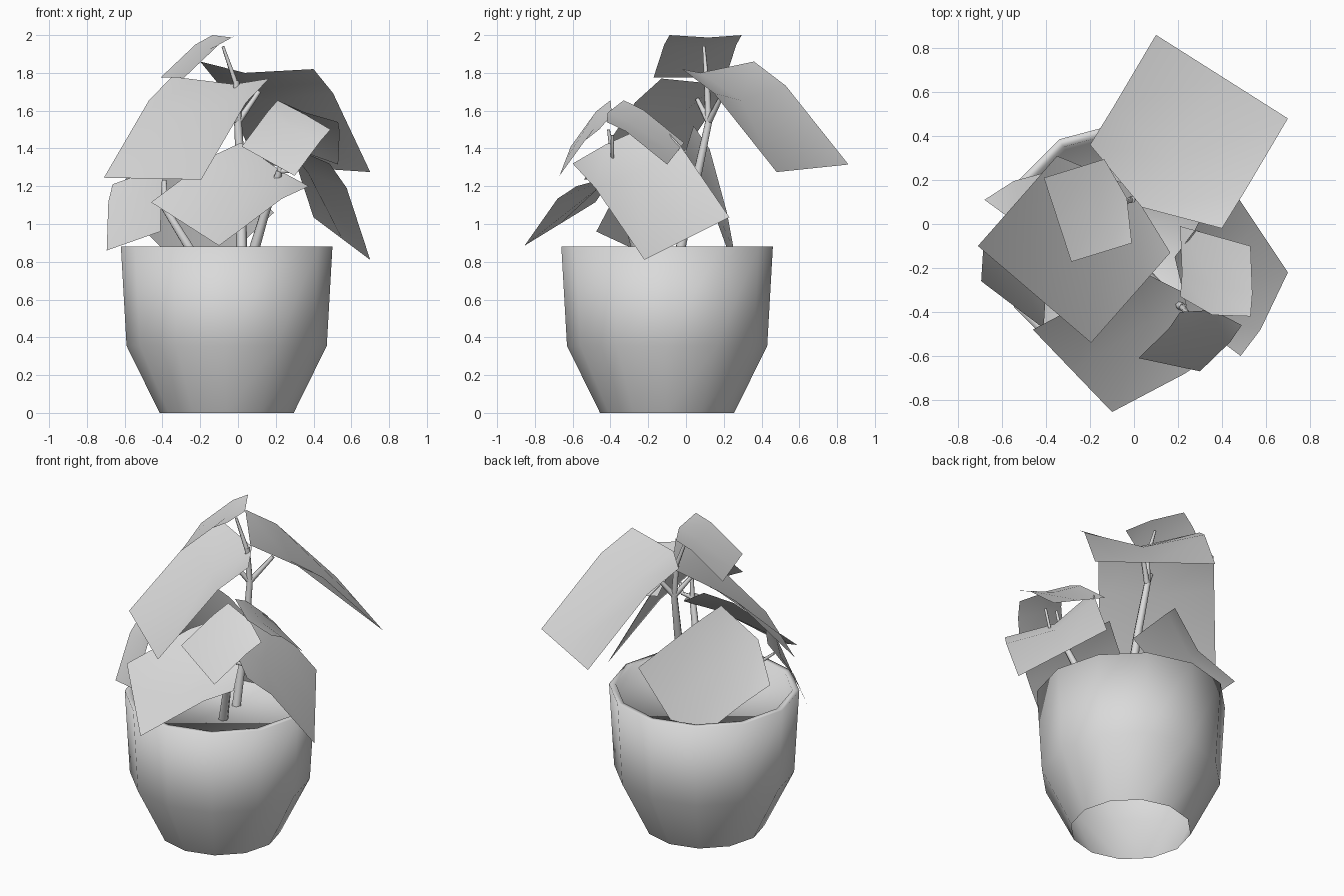
import bpy
import bmesh
from math import cos, sin, tau
from mathutils import Vector

cube = bpy.data.objects.get("Cube")
if cube:
    bpy.data.objects.remove(cube, do_unlink=True)

grey = bpy.data.materials.new("plain_grey")
grey.use_nodes = True
shade = (0.7, 0.7, 0.7, 1)
grey.diffuse_color = shade
grey.node_tree.nodes["Principled BSDF"].inputs["Base Color"].default_value = shade


def finish(obj, angle):
    """Give the object its material and smooth shading with sharp edges kept."""
    obj.data.materials.clear()
    obj.data.materials.append(grey)
    bpy.ops.object.select_all(action="DESELECT")
    obj.select_set(True)
    bpy.context.view_layer.objects.active = obj
    bpy.ops.object.shade_smooth_by_angle(angle=angle)


def add_mesh(name, bm, angle):
    mesh = bpy.data.meshes.new(name)
    bm.to_mesh(mesh)
    bm.free()
    obj = bpy.data.objects.new(name, mesh)
    bpy.context.collection.objects.link(obj)
    finish(obj, angle)


def lathe(name, profile, sides, centre, angle):
    """Spin (radius, height) rings, open at the foot and capped at the end."""
    bm = bmesh.new()
    rings = [[bm.verts.new((centre[0] + r * cos(tau * i / sides),
                            centre[1] + r * sin(tau * i / sides), z))
              for i in range(sides)] for r, z in profile]
    for low, high in zip(rings, rings[1:]):
        for i in range(sides):
            j = (i + 1) % sides
            bm.faces.new((low[i], low[j], high[j], high[i]))
    bm.faces.new(rings[-1])
    add_mesh(name, bm, angle)


def leaf(name, left, right, tip, sag=0.15, push=0.07, arch=0.052, bend=0.29):
    """Leaf card arched along its length and hollowed along its middle."""
    left, right, tip = Vector(left), Vector(right), Vector(tip)
    across, along = right - left, tip - left
    normal = across.cross(along).normalized()
    if normal.z < 0:
        normal.negate()
    bm = bmesh.new()
    rows = []
    for t, lift, dip in ((0, 0, sag), (bend, arch, 0.75 * sag), (1, 0, 0)):
        row = [bm.verts.new(left + across * s + along * t + normal * lift * along.length)
               for s in (0, 0.5, 1)]
        row[1].co -= normal * dip * across.length
        rows.append(row)
    rows[0][1].co -= along * push
    for a, b in zip(rows, rows[1:]):
        for i in range(2):
            bm.faces.new((a[i], a[i + 1], b[i + 1], b[i]))
    bmesh.ops.recalc_face_normals(bm, faces=bm.faces)
    if sum(f.normal.dot(normal) for f in bm.faces) < 0:
        bmesh.ops.reverse_faces(bm, faces=bm.faces)
    add_mesh(name, bm, 1.5)


def stem(name, points, thick, thin):
    """Tapered tube through the points."""
    curve = bpy.data.curves.new(name, "CURVE")
    curve.dimensions = "3D"
    curve.bevel_depth = 1
    curve.bevel_resolution = 1
    curve.use_fill_caps = True
    spline = curve.splines.new("POLY")
    spline.points.add(len(points) - 1)
    for i, (p, co) in enumerate(zip(spline.points, points)):
        p.co = (*co, 1)
        p.radius = thick + (thin - thick) * i / (len(points) - 1)
    obj = bpy.data.objects.new(name, curve)
    bpy.context.collection.objects.link(obj)
    bpy.ops.object.select_all(action="DESELECT")
    obj.select_set(True)
    bpy.context.view_layer.objects.active = obj
    bpy.ops.object.convert(target="MESH")
    finish(bpy.context.view_layer.objects.active, 1.3)


# Pot shell with a folded rim, running into the soil surface
lathe("pot", [(0.355, 0), (0.53, 0.355), (0.56, 0.88), (0.52, 0.88), (0.505, 0.81)],
      12, (-0.06, -0.1), 2)

# Large leaves
leaf("back_leaf", (-0.2, 0.36, 1.86), (0.4, -0.02, 1.82), (0.1, 0.86, 1.315))
leaf("upper_front_leaf", (-0.35, 0.31, 1.78), (0.165, -0.13, 1.77), (-0.71, -0.1, 1.245))
leaf("lower_front_leaf", (0.015, -0.205, 1.43), (0.375, -0.58, 1.2), (-0.46, -0.48, 1.115))
leaf("left_side_leaf", (0.185, -0.15, 1.545), (0.485, -0.6, 1.32), (0.4, 0.23, 1.035))
leaf("drooping_back_leaf", (-0.28, 0.04, 1.52), (-0.68, 0.11, 1.14), (0.19, 0.217, 1.06))

# Small leaves
shallow = 0.09
leaf("top_leaf", (-0.135, 0.295, 2), (-0.01, -0.087, 2), (-0.41, 0.21, 1.775), shallow)
leaf("small_side_leaf", (0.53, -0.42, 1.54), (0.21, -0.33, 1.655), (0.53, -0.1, 1.315), shallow)
leaf("small_front_leaf", (0.21, -0.4, 1.655), (0.49, -0.46, 1.5), (0.02, -0.61, 1.41), shallow)
leaf("right_side_leaf", (-0.664, -0.05, 1.21), (-0.38, -0.265, 1.31), (-0.695, -0.26, 0.86),
     shallow)

# Main stem and its twigs
fork = (0, 0.12, 1.54)
stem("main_stem", [(0.02, -0.05, 0.78), (0.015, 0.06, 1.26), fork, (-0.01, 0.11, 1.76)],
     0.03, 0.016)
stem("top_twig", [(-0.01, 0.11, 1.74), (-0.08, 0.095, 1.94)], 0.014, 0.008)
stem("back_twig", [fork, (0.11, 0.2, 1.7)], 0.018, 0.012)
stem("front_twig", [fork, (-0.08, 0.06, 1.66)], 0.018, 0.012)

# Front stem and its twigs
knot = (0.22, -0.38, 1.28)
stem("front_stem", [(0.06, -0.24, 0.78), (0.14, -0.31, 1.05), knot], 0.03, 0.018)
stem("small_front_twig", [knot, (0.25, -0.41, 1.5)], 0.015, 0.008)
stem("small_side_twig", [knot, (0.3, -0.39, 1.28), (0.35, -0.39, 1.47)], 0.015, 0.008)

# Right stem and its twigs
stem("right_stem", [(-0.2, -0.13, 0.78), (-0.39, -0.14, 1.09), (-0.39, -0.1, 1.23)],
     0.028, 0.014)
stem("right_twig", [(-0.39, -0.14, 1.09), (-0.52, -0.16, 1.2)], 0.014, 0.008)
